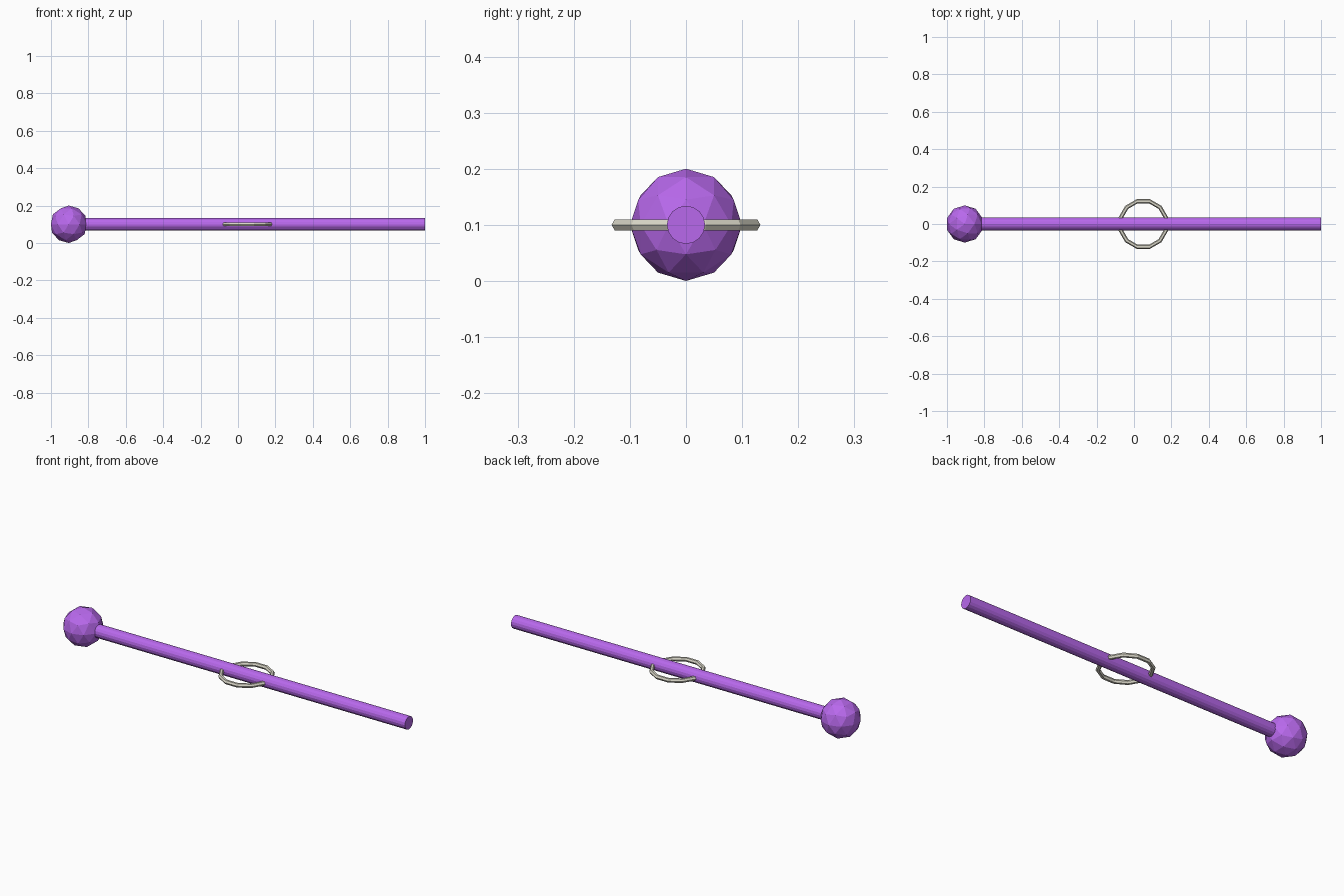
import bpy, math

if "Cube" in bpy.data.objects:
    bpy.data.objects.remove(bpy.data.objects["Cube"])

def material(name, rgb):
    m = bpy.data.materials.new(name)
    m.diffuse_color = (*rgb, 1.0)
    m.use_nodes = True
    m.node_tree.nodes["Principled BSDF"].inputs["Base Color"].default_value = m.diffuse_color
    return m

purple = material("purple", (0.48, 0.14, 0.84))
metal = material("pale_metal", (0.70, 0.68, 0.58))
AXIS_Z = 0.10

def finish(name, mat):
    ob = bpy.context.object
    ob.name = name
    ob.data.materials.append(mat)
    return ob

# faceted ball at the left end
bpy.ops.mesh.primitive_ico_sphere_add(subdivisions=2, radius=0.1, location=(-0.905, 0, AXIS_Z))
finish("ball_head", purple)

# long round rod, rooted inside the ball
x0, x1 = -0.88, 1.0
bpy.ops.mesh.primitive_cylinder_add(vertices=16, radius=0.034, depth=x1 - x0,
                                    location=((x0 + x1) / 2, 0, AXIS_Z),
                                    rotation=(0, math.pi / 2, 0))
finish("rod", purple)

# thin twelve-sided ring lying flat through the rod
bpy.ops.mesh.primitive_torus_add(major_segments=12, minor_segments=6,
                                 major_radius=0.126, minor_radius=0.0113,
                                 location=(0.05, 0, AXIS_Z),
                                 rotation=(0, 0, math.radians(15)))
finish("ring", metal)
